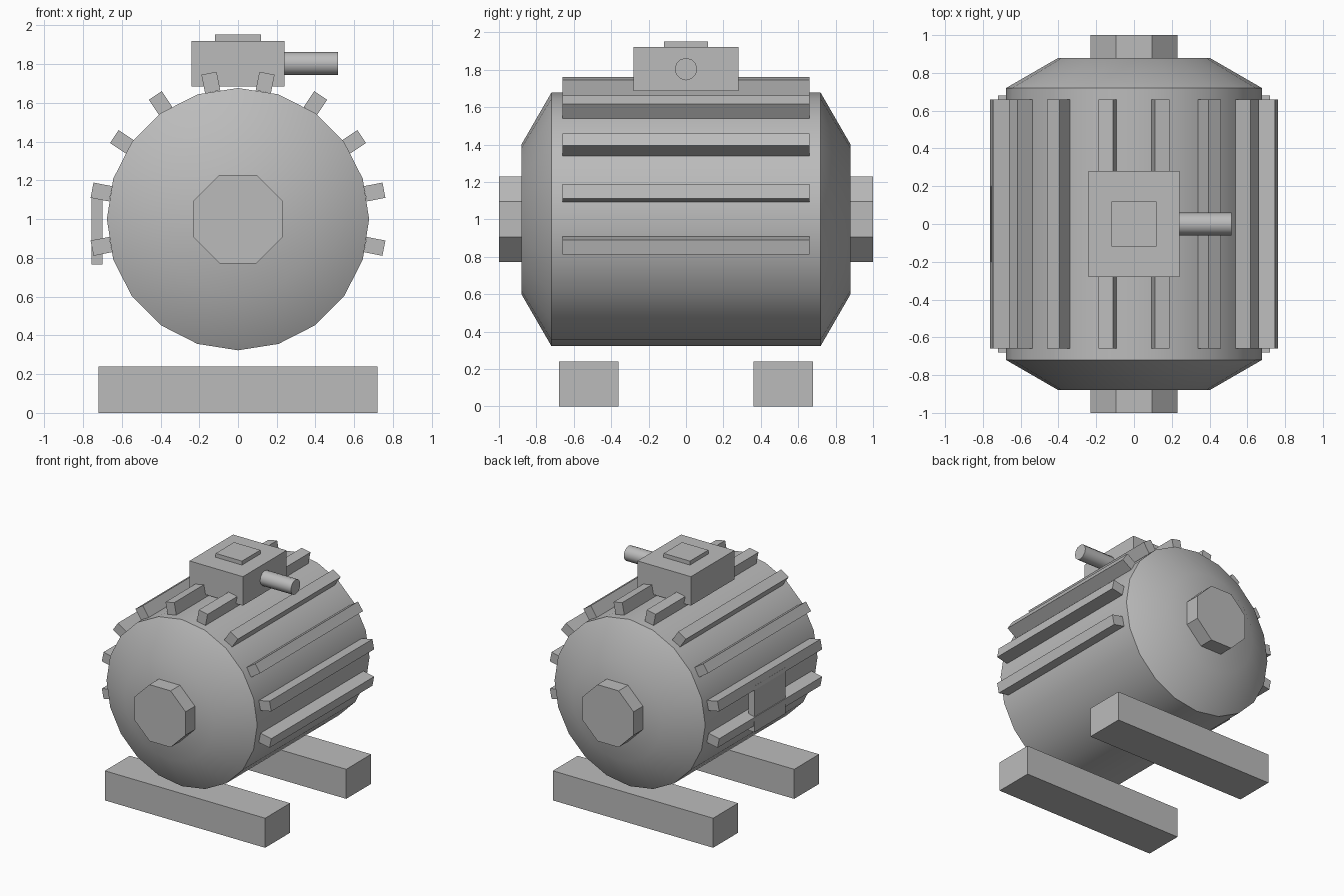
import bpy, bmesh
from math import radians, sin, cos, pi
from mathutils import Matrix, Vector

cube = bpy.data.objects.get("Cube")
if cube:
    bpy.data.objects.remove(cube, do_unlink=True)

GREY = (0.5, 0.5, 0.5, 1)
metal = bpy.data.materials.new("grey metal")
metal.use_nodes = True
metal.diffuse_color = GREY
metal.node_tree.nodes["Principled BSDF"].inputs["Base Color"].default_value = GREY

AXIS_Z = 1.0  # height of the drum axis


def finish(name, bm, smooth=False):
    bmesh.ops.recalc_face_normals(bm, faces=bm.faces)
    mesh = bpy.data.meshes.new(name)
    bm.to_mesh(mesh)
    bm.free()
    mesh.materials.append(metal)
    obj = bpy.data.objects.new(name, mesh)
    bpy.context.collection.objects.link(obj)
    if smooth:
        bpy.ops.object.select_all(action='DESELECT')
        obj.select_set(True)
        bpy.context.view_layer.objects.active = obj
        bpy.ops.object.shade_smooth_by_angle(angle=radians(35))
    return obj


def box(name, lo, hi, turn=Matrix()):
    lo, hi = Vector(lo), Vector(hi)
    bm = bmesh.new()
    place = Matrix.Translation((lo + hi) / 2) @ Matrix.Diagonal((*(hi - lo), 1))
    bmesh.ops.create_cube(bm, size=1, matrix=turn @ place)
    return finish(name, bm)


def lathe(name, profile, sides, turn, offset=0.0, smooth=False):
    """Closed solid of revolution about local z from (radius, z) points."""
    bm = bmesh.new()
    angles = [2 * pi * (i + offset) / sides for i in range(sides)]
    rings = [[bm.verts.new((r * cos(a), r * sin(a), z)) for a in angles]
             for r, z in profile]
    for low, high in zip(rings, rings[1:]):
        for i in range(sides):
            j = (i + 1) % sides
            bm.faces.new((low[i], low[j], high[j], high[i]))
    bm.faces.new(rings[0])
    bm.faces.new(rings[-1])
    bm.transform(turn)
    return finish(name, bm, smooth)


axis = Matrix.Translation((0, 0, AXIS_Z))
along_y = axis @ Matrix.Rotation(radians(90), 4, 'X')

# Drum with tapered ends
lathe("drum", [(0.4, -0.88), (0.677, -0.72), (0.677, 0.72), (0.4, 0.88)],
      20, along_y, smooth=True)

# Octagonal hubs and cross feet at both ends
for side, label in ((-1, "front"), (1, "back")):
    ends = sorted((-side * 0.87, -side * 1.0))
    lathe(label + "_hub", [(0.248, z) for z in ends], 8, along_y, 0.5)
    near, far = sorted((side * 0.36, side * 0.68))
    box(label + "_foot", (-0.72, near, 0), (0.72, far, 0.24))

# Cooling fins around the upper part of the drum
for n in range(-5, 5):
    turn = axis @ Matrix.Rotation(radians(22.5 * (n + 0.5)), 4, 'Y')
    box(f"cooling_fin_{n + 6}", (-0.04, -0.66, 0.67), (0.04, 0.66, 0.768), turn)

# Plate on the right flank
box("side_plate", (-0.756, -0.2, 0.765), (-0.7, 0.2, 1.14))

# Terminal box with lid and cable outlet
box("terminal_box", (-0.24, -0.28, 1.685), (0.24, 0.28, 1.92))
box("terminal_lid", (-0.118, -0.118, 1.915), (0.118, 0.118, 1.952))
along_x = Matrix.Translation((0, 0, 1.803)) @ Matrix.Rotation(radians(90), 4, 'Y')
lathe("cable_outlet", [(0.06, 0.2), (0.06, 0.517)], 12, along_x, smooth=True)
